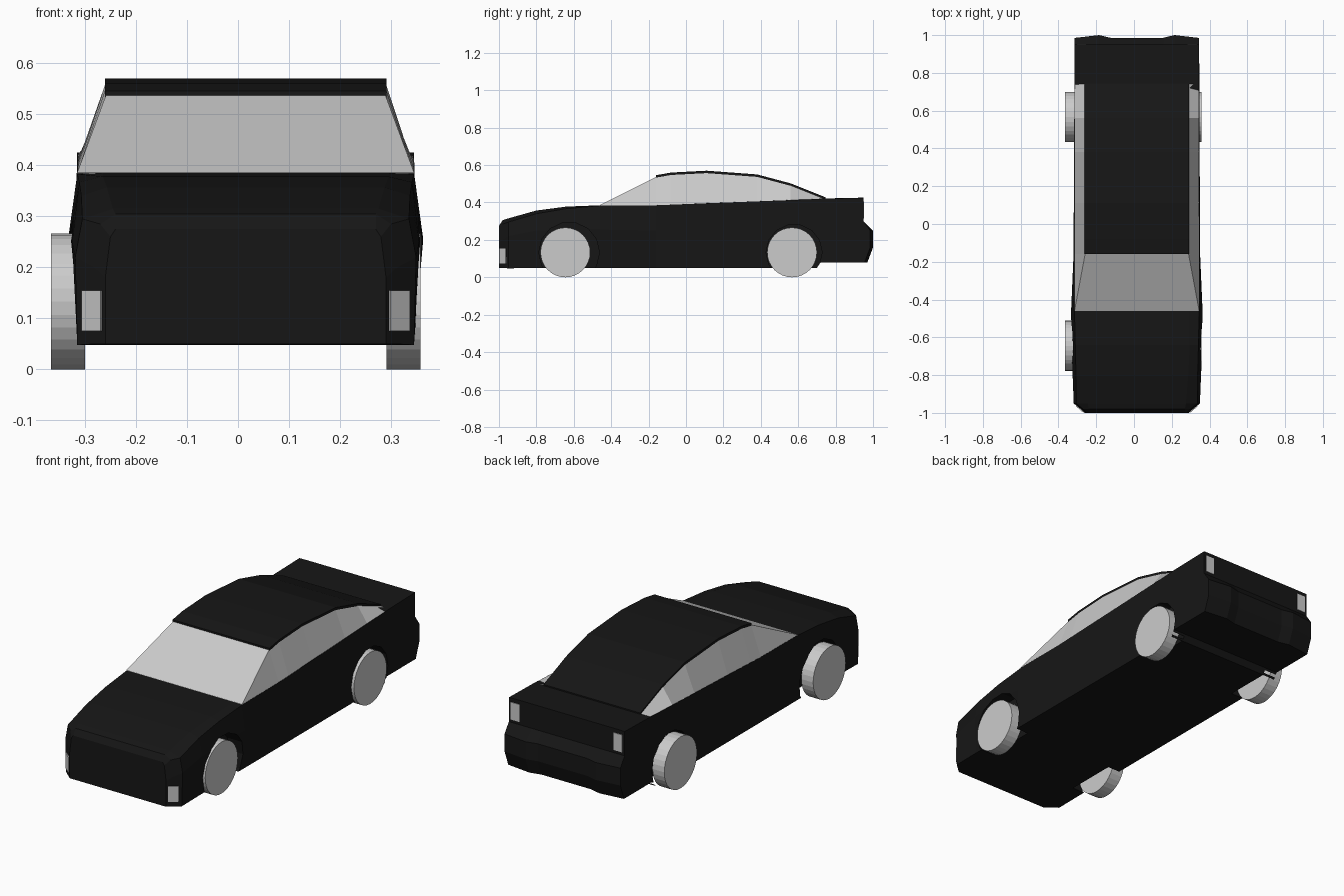
import bpy, bmesh, math
from mathutils import Matrix

if "Cube" in bpy.data.objects:
    bpy.data.objects.remove(bpy.data.objects["Cube"])

CX = 0.015  # the bodywork sits slightly to one side of the wheels

black = bpy.data.materials.new("black_paint")
black.diffuse_color = (0.008, 0.008, 0.008, 1)
black.use_nodes = True
black.node_tree.nodes["Principled BSDF"].inputs["Base Color"].default_value = black.diffuse_color


def add_object(name, bm, mat=None, x=CX):
    bmesh.ops.recalc_face_normals(bm, faces=bm.faces)
    mesh = bpy.data.meshes.new(name)
    bm.to_mesh(mesh)
    bm.free()
    if mat:
        mesh.materials.append(mat)
    obj = bpy.data.objects.new(name, mesh)
    obj.location.x = x
    bpy.context.collection.objects.link(obj)
    return obj


def loft(name, rings, mat=None):
    """Skin a row of closed rings and cap both ends."""
    bm = bmesh.new()
    rows = [[bm.verts.new(p) for p in ring] for ring in rings]
    n = len(rows[0])
    for a, b in zip(rows, rows[1:]):
        for i in range(n):
            j = (i + 1) % n
            bm.faces.new((a[i], a[j], b[j], b[i]))
    bm.faces.new(rows[0])
    bm.faces.new(rows[-1])
    return add_object(name, bm, mat)


def mirrored_ring(y, half):
    """Cross-section at y from its right half, listed bottom to top."""
    return [(x, y, z) for x, z in half] + [(-x, y, z) for x, z in reversed(half)]


def cylinder(name, x, y, z, radius, width, sides, mat=None):
    bm = bmesh.new()
    turn = Matrix.Translation((0, y, z)) @ Matrix.Rotation(math.pi / 2, 4, 'Y')
    bmesh.ops.create_cone(bm, cap_ends=True, segments=sides, radius1=radius,
                          radius2=radius, depth=width, matrix=turn)
    return add_object(name, bm, mat, x)


# Body shell: y, then (half width, z) for sill, waist, shoulder, hood edge
stations = [
    (-1.00, (.275, .05), (.275, .18), (.265, .26), (.255, .275)),
    (-0.98, (.297, .05), (.297, .20), (.285, .285), (.255, .305)),
    (-0.95, (.330, .048), (.334, .22), (.320, .295), (.260, .315)),
    (-0.80, (.330, .05), (.340, .25), (.322, .340), (.272, .357)),
    (-0.64, (.330, .05), (.345, .255), (.326, .367), (.280, .378)),
    (-0.46, (.330, .05), (.348, .255), (.330, .383), (.280, .385)),
    (-0.16, (.330, .05), (.335, .25), (.330, .385), (.280, .386)),
    (0.70, (.330, .05), (.331, .25), (.330, .418), (.280, .420)),
    (0.72, (.330, .08), (.331, .25), (.330, .420), (.280, .421)),
    (0.95, (.330, .08), (.330, .25), (.330, .425), (.280, .426)),
]
body = loft("body", [mirrored_ring(y, half) for y, *half in stations], black)

# Wheel arches cut into each side
for side in (-1, 1):
    for y, r in ((-0.625, 0.162), (0.578, 0.150)):
        cutter = cylinder("arch_cutter", CX + side * 0.34, y, 0.133, r, 0.16, 14)
        cutter.hide_render = True
        mod = body.modifiers.new("arch", 'BOOLEAN')
        mod.operation = 'DIFFERENCE'
        mod.object = cutter
        bpy.context.view_layer.objects.active = body
        bpy.ops.object.modifier_apply(modifier=mod.name)
        bpy.data.objects.remove(cutter)

# Rear bumper, stepped back in the middle
bumper_rings = []
for x, y in ((-.33, .985), (-.2, 1), (-.14, .986), (.14, .986), (.2, 1), (.33, .985)):
    profile = [(.94, .08), (.94, .30), (.95, .30), (y, .25), (y, .16), (y - .03, .08)]
    bumper_rings.append([(x, py, pz) for py, pz in profile])
loft("rear_bumper", bumper_rings, black)

# Windows: windscreen and sides, leaning in to the roof (y, belt z, roof z)
windows = [(-.16, .385, .537), (-.08, .388, .552), (.11, .396, .562),
           (.38, .406, .542), (.56, .413, .494), (.74, .420, .422)]
glass_rings = [mirrored_ring(-.46, [(.33, .384), (.33, .386)])]
glass_rings += [mirrored_ring(y, [(.329, b), (.274, t)]) for y, b, t in windows]
loft("windows", glass_rings)

# Roof running down to the boot as one panel
roof = [(-.16, .546), (-.08, .560), (.11, .570), (.38, .550), (.56, .502), (.745, .428)]
loft("roof", [mirrored_ring(y, [(.276, z - .013), (.276, z)]) for y, z in roof], black)

# Lights
for side in (-1, 1):
    front = [(.281, -.995), (.319, -.962), (.312, -.952), (.274, -.985)]
    front = [(side * (x + .003), y - .003) for x, y in front]
    loft("front_light", [[(x, y, z) for x, y in front] for z in (.075, .155)])
    rear = [(.268, .945), (.318, .945), (.318, .953), (.268, .953)]
    loft("rear_light", [[(side * x, y, z) for x, y in rear] for z in (.315, .405)])

# Wheels
for x in (-0.333, 0.324):
    for y in (-0.645, 0.567):
        cylinder("wheel", x, y, 0.133, 0.133, 0.067, 32)
